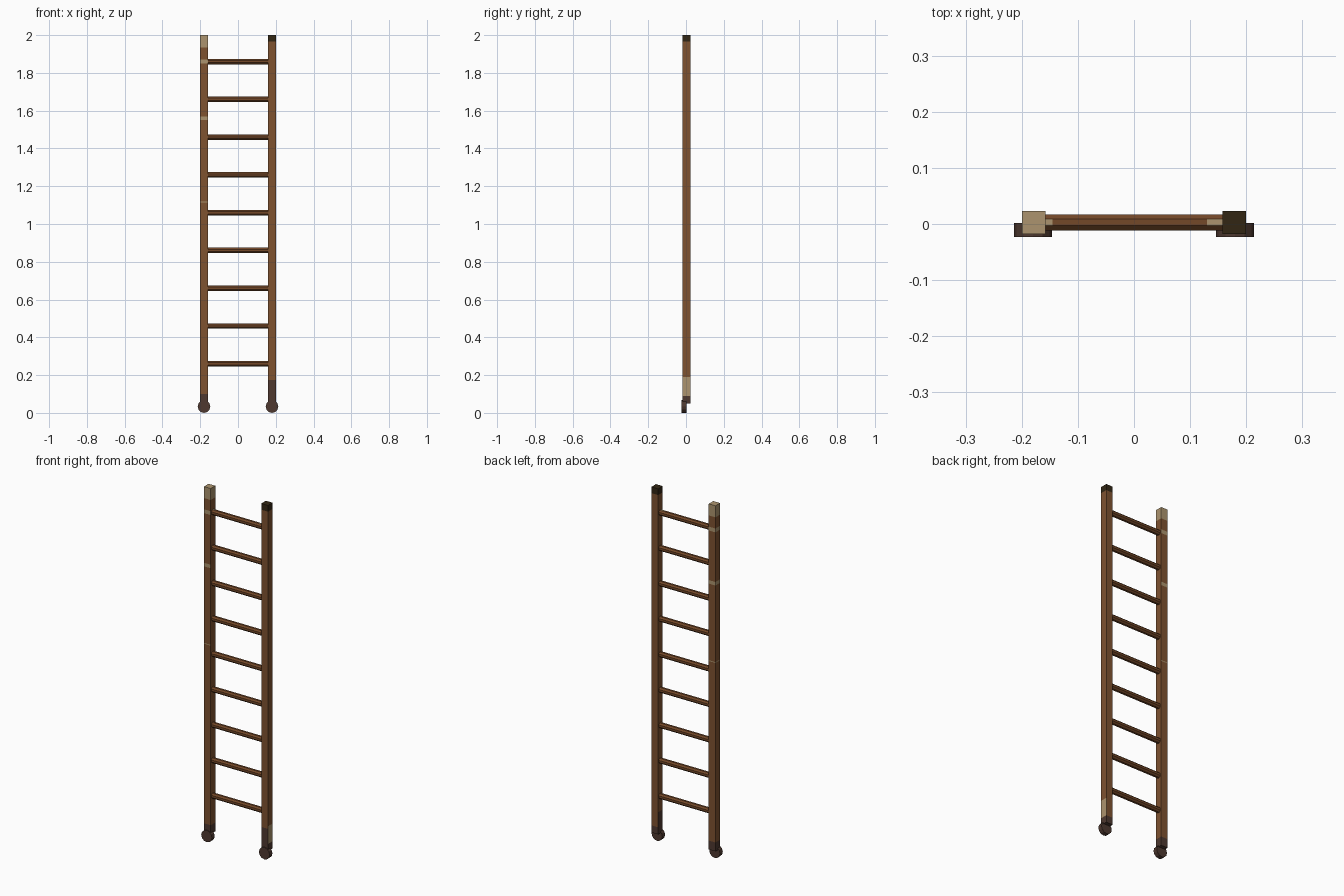
import bpy, bmesh, math
from mathutils import Matrix, Vector

if "Cube" in bpy.data.objects:
    bpy.data.objects.remove(bpy.data.objects["Cube"])


def material(name, rgb):
    lin = [((c / 255 + 0.055) / 1.055) ** 2.4 for c in rgb]
    m = bpy.data.materials.new(name)
    m.diffuse_color = (*lin, 1)
    m.use_nodes = True
    m.node_tree.nodes["Principled BSDF"].inputs["Base Color"].default_value = m.diffuse_color
    return m


WOOD, TAN, CAP, DARK, RUNG = range(5)
MATS = [material("brown wood", (126, 82, 48)), material("pale tan", (172, 148, 110)),
        material("black brown", (50, 38, 20)), material("dark brown", (78, 57, 48)),
        material("rung wood", (116, 72, 40))]


def finish(bm, name, rule):
    bm.normal_update()
    me = bpy.data.meshes.new(name)
    for m in MATS:
        me.materials.append(m)
    for f in bm.faces:
        f.material_index = rule(f.calc_center_median(), f.normal)
    bm.to_mesh(me)
    bm.free()
    bpy.context.collection.objects.link(bpy.data.objects.new(name, me))


def cut(bm, axis, values):
    for v in values:
        co = Vector((0, 0, 0))
        co[axis] = v
        no = Vector((0, 0, 0))
        no[axis] = 1
        bmesh.ops.bisect_plane(bm, geom=bm.verts[:] + bm.edges[:] + bm.faces[:],
                               plane_co=co, plane_no=no)


def rail(name, x, cuts, rule):
    bm = bmesh.new()
    bmesh.ops.create_cube(bm, size=1, matrix=Matrix.Translation((x, 0.0025, 1.025))
                          @ Matrix.Diagonal((0.042, 0.041, 1.95, 1)))
    cut(bm, 2, cuts)
    finish(bm, name, rule)


def rod(name, radius, length, sides, matrix, cuts, rule):
    bm = bmesh.new()
    bmesh.ops.create_cone(bm, cap_ends=True, segments=sides, radius1=radius,
                          radius2=radius, depth=length, matrix=matrix)
    cut(bm, 0, cuts)
    finish(bm, name, rule)


# Left rail: pale top, worn bands, dark foot
def left_rule(c, n):
    if c.z > 1.935:
        return TAN
    if c.z < 0.10:
        return DARK
    bands = ((1.85, 1.872), (1.55, 1.57), (1.113, 1.118))
    if n.x < 0.5 and any(a < c.z < b for a, b in bands):
        return TAN
    return WOOD


# Right rail: black-brown cap, dark foot with a pale outer patch
def right_rule(c, n):
    if c.z > 1.965:
        return CAP
    if n.x > 0.5 and 0.09 < c.z < 0.19:
        return TAN
    if c.z < 0.09 or (c.z < 0.175 and n.y < 0.5):
        return DARK
    return WOOD


rail("left_rail", -0.179, (0.10, 1.113, 1.118, 1.55, 1.57, 1.85, 1.872, 1.935), left_rule)
rail("right_rail", 0.179, (0.09, 0.175, 0.19, 1.965), right_rule)

# Nine evenly spaced rungs, the top one worn at its ends
for i in range(9):
    m = (Matrix.Translation((0, 0.003, 0.26 + 0.2 * i)) @ Matrix.Rotation(math.pi / 2, 4, 'Y')
         @ Matrix.Rotation(math.pi / 8, 4, 'Z'))
    top = i == 8
    rod(f"rung_{i + 1}", 0.0155, 0.33, 8, m, (-0.145, 0.13) if top else (),
        lambda c, n: TAN if top and n.z > 0.9 and (c.x > 0.13 or c.x < -0.145) else RUNG)

# Wheels at the feet
for side, x in (("left", -0.18), ("right", 0.18)):
    m = Matrix.Translation((x, -0.0105, 0.0335)) @ Matrix.Rotation(math.pi / 2, 4, 'X')
    rod(f"{side}_wheel", 0.0335, 0.025, 12, m, (), lambda c, n: DARK)
